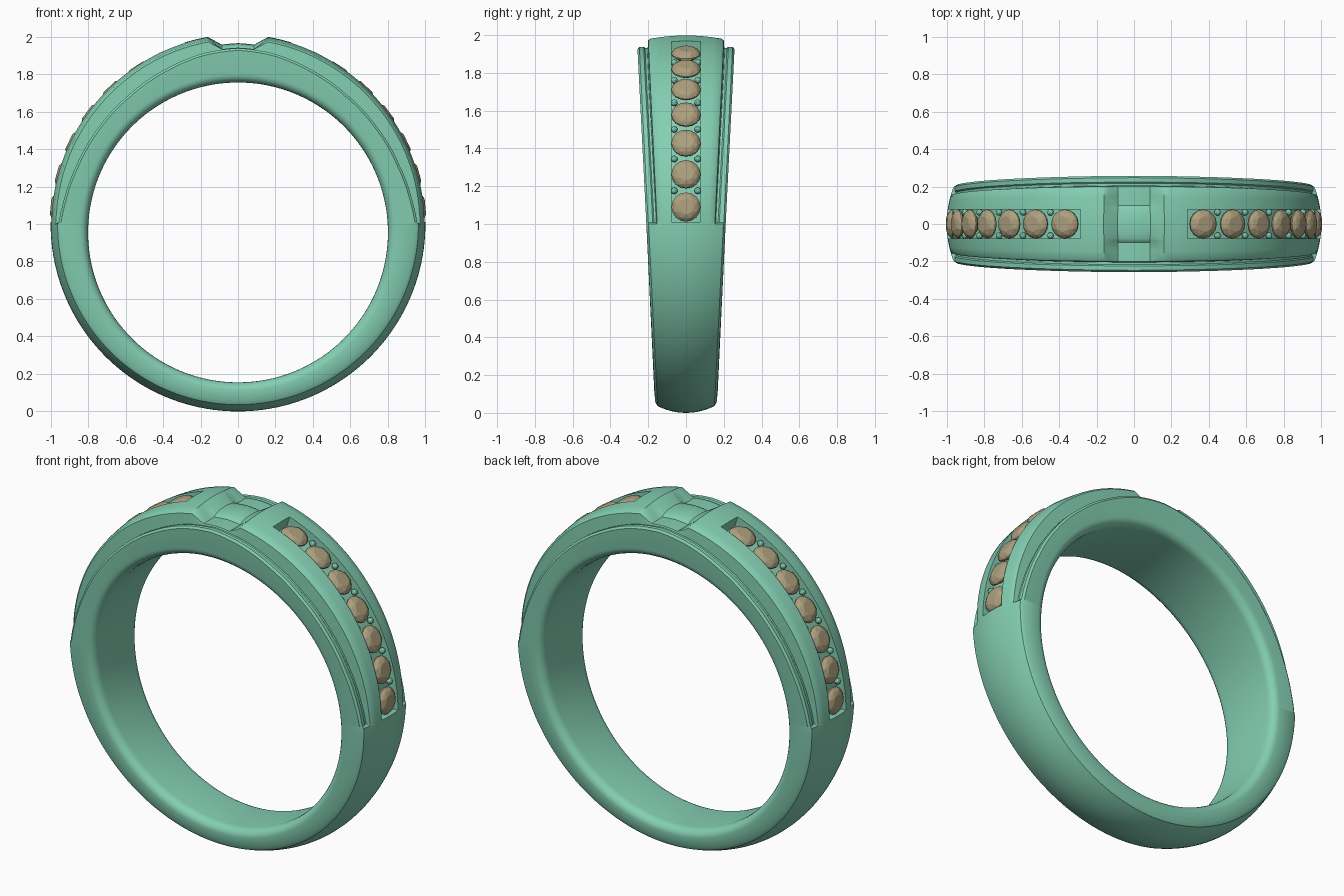
import bpy, bmesh
from math import sin, cos, radians, sqrt, pi
from mathutils import Vector, Matrix

if "Cube" in bpy.data.objects:
    bpy.data.objects.remove(bpy.data.objects["Cube"])


def material(name, rgb):
    m = bpy.data.materials.new(name)
    m.diffuse_color = (*rgb, 1)
    m.use_nodes = True
    m.node_tree.nodes["Principled BSDF"].inputs["Base Color"].default_value = m.diffuse_color
    return m


def add_object(name, bm, mat):
    bmesh.ops.recalc_face_normals(bm, faces=bm.faces)
    me = bpy.data.meshes.new(name)
    bm.to_mesh(me)
    bm.free()
    ob = bpy.data.objects.new(name, me)
    bpy.context.collection.objects.link(ob)
    me.materials.append(mat)
    return ob


def interp(keys, t):
    for (a, va), (b, vb) in zip(keys, keys[1:]):
        if t <= b:
            f = max(0, (t - a) / (b - a))
            return va + (vb - va) * f
    return keys[-1][1]


metal = material("green_metal", (0.23, 0.62, 0.45))
gem = material("tan_gem", (0.42, 0.35, 0.21))

SLOT_LOW, SLOT_HIGH, SLOT_Y = 0.6, 73.6, 0.077
SHELF = [(0, .957), (8, .938), (20, .917), (35, .905), (50, .902), (65, .912), (78, .929), (90, .938)]


def half_profile(t, slot):
    """Points (y, r) from the outer middle round the side to the inner middle."""
    s = sin(radians(t))
    width = lambda r: 0.16 + 0.05 * (1 + r * s)
    w = width(0.95)
    yr = w - 0.057
    up = max(0, s)
    upper = t > 0.3
    peak = 1 + 0.012 * up ** 6
    crown = lambda y: peak - (0.042 - 0.01 * up) * (y / w) ** 2
    shelf = interp(SHELF, t)

    def top(y):
        # raised strip, sloping down into the gap with its small central bar
        bar = 0.024 * max(0, 1 - (y / 0.1) ** 2) ** 0.5
        k = interp([(80.8, 1), (84.8, 0)], t)
        return k * crown(y) + (1 - k) * (shelf + 0.003 + bar)

    pts = []
    for y in (0, .03, .055, SLOT_Y):
        pts.append((y, 0.945 if slot else top(y)))
    for y in (SLOT_Y, .09, .1, .5 * (.1 + yr - .012), yr - .012):
        pts.append((y, top(y)))
    # step, groove and outer ledge
    if upper:
        low = min(shelf, crown(w))
        e = min(.008, .25 * abs(top(yr) - low))
        pts += [(yr, top(yr) - e), (yr + .004, low - .006), (yr + .016, low - .006),
                (yr + .023, low), (width(low) - .01, low), (width(low), low - .012)]
    else:
        pts += [(y, crown(y)) for y in (yr, yr + .004, yr + .016, yr + .023, w - .012)]
        pts.append((w, crown(w) - .014))
    # rounded inner edge and straight bore
    rin = -0.045 * s + sqrt(0.64 - (0.045 * cos(radians(t))) ** 2)
    wi = width(rin)
    for i in range(6):
        a = i * pi / 10
        pts.append((wi - .05 * (1 - cos(a)), rin + .045 * (1 - sin(a))))
    pts.append((0, rin))
    return pts


# Ring band: sweep the changing section round, with doubled rows at slot ends
rows = [(-90 + 2 * i, False) for i in range(45)]
rows += [(0, False), (0.5, False), (SLOT_LOW, False), (SLOT_LOW, True)]
rows += [(2 * i, True) for i in range(1, 37)]
rows += [(SLOT_HIGH, True), (SLOT_HIGH, False)]
rows += [(t, False) for t in (75, 77, 79, 80.8, 82, 83.5, 84.8, 86, 88, 90)]
full = [(t, s, 1) for t, s in rows] + [(t, s, -1) for t, s in rows[-2:0:-1]]
bm = bmesh.new()
rings = []
for t, slot, side in full:
    half = half_profile(t, slot)
    loop = half + [(-y, r) for y, r in half[-2:0:-1]]
    c, s = cos(radians(t)), sin(radians(t))
    rings.append([bm.verts.new((side * r * c, y, 1 + r * s)) for y, r in loop])
for a, b in zip(rings, rings[1:] + rings[:1]):
    for i in range(len(a)):
        j = (i + 1) % len(a)
        bm.faces.new((a[i], a[j], b[j], b[i]))
bmesh.ops.remove_doubles(bm, verts=bm.verts, dist=1e-5)
band = add_object("ring_band", bm, metal)
bpy.context.view_layer.objects.active = band
band.select_set(True)
bpy.ops.object.shade_smooth_by_angle(angle=radians(35))
band.select_set(False)


def stone(name, t, side):
    """Faceted round stone: hull of girdle, crown, table and culet points."""
    bm = bmesh.new()
    for n, r, z, off in ((16, .077, .0, 0), (16, .077, -.008, 0), (8, .064, .017, .5), (8, .042, .027, 0)):
        for i in range(n):
            a = 2 * pi * (i + off) / n
            bm.verts.new((r * cos(a), r * sin(a), z))
    bm.verts.new((0, 0, -.06))
    bmesh.ops.convex_hull(bm, input=bm.verts)
    bmesh.ops.dissolve_limit(bm, angle_limit=.02, verts=bm.verts, edges=bm.edges)
    d = Vector((side * cos(radians(t)), 0, sin(radians(t))))
    turn = Vector((0, 0, 1)).rotation_difference(d).to_matrix().to_4x4()
    bm.transform(Matrix.Translation(Vector((0, 0, 1)) + d * .977) @ turn)
    add_object(name, bm, gem)


# Two channels of seven stones, with small beads between neighbours
for side, label in ((1, "right"), (-1, "left")):
    for i in range(7):
        stone(f"stone_{label}_{i + 1}", 5.3 + 10.4 * i, side)
    bm = bmesh.new()
    for i in range(6):
        a = radians(10.5 + 10.4 * i)
        for y in (-.062, .062):
            m = Matrix.Translation((side * .965 * cos(a), y, 1 + .965 * sin(a)))
            bmesh.ops.create_icosphere(bm, subdivisions=2, radius=.018, matrix=m)
    add_object(f"setting_beads_{label}", bm, metal)
